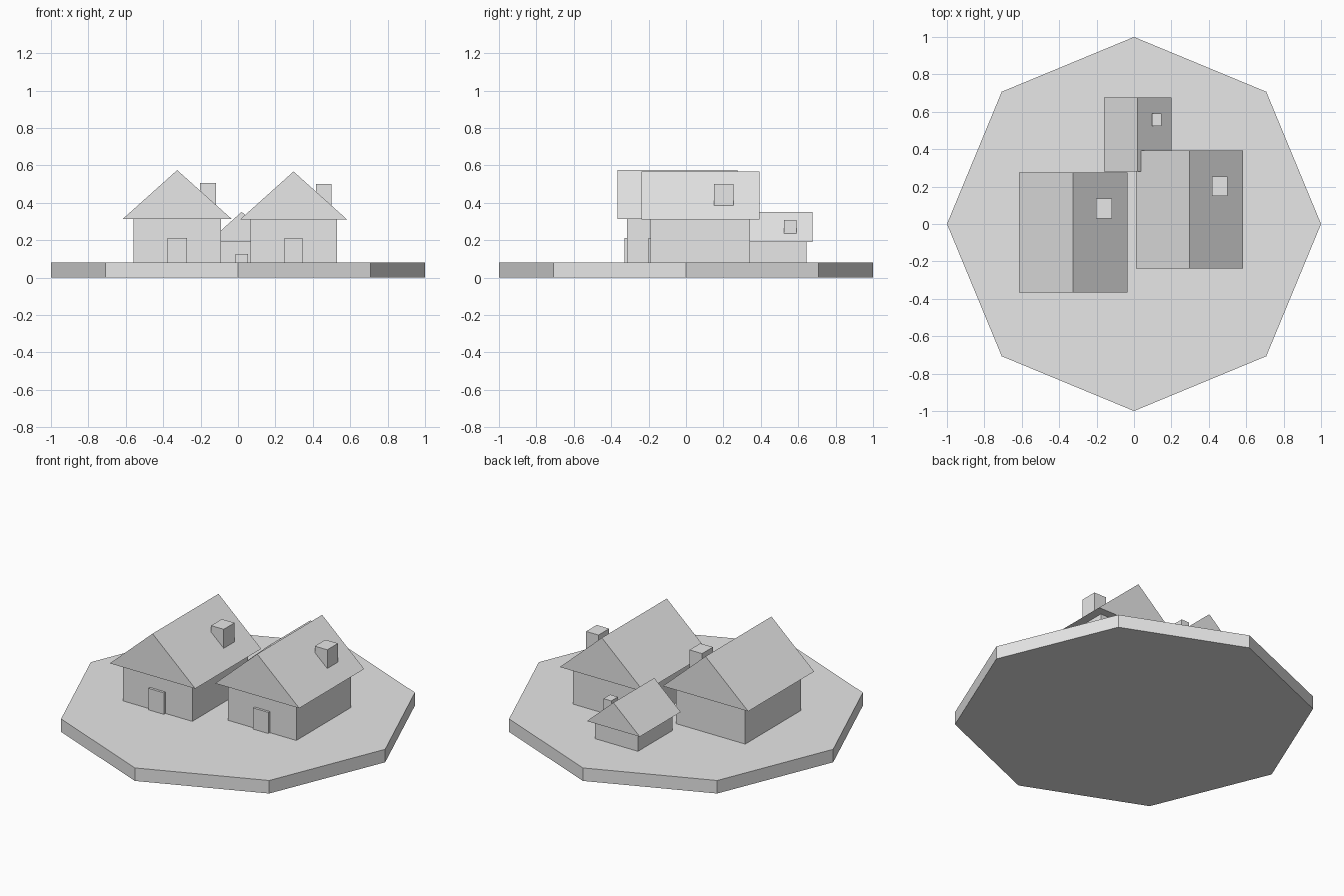
import bpy
import bmesh
from math import cos, sin, pi

cube = bpy.data.objects.get("Cube")
if cube:
    bpy.data.objects.remove(cube, do_unlink=True)

# Single plain colour
stone = bpy.data.materials.new("plain_grey")
stone.use_nodes = True
grey = (0.8, 0.8, 0.8, 1)
stone.diffuse_color = grey
for node in stone.node_tree.nodes:
    if node.type == "BSDF_PRINCIPLED":
        node.inputs["Base Color"].default_value = grey


def prism(name, outline, offset):
    """Extrude a closed outline along an offset into a solid."""
    bm = bmesh.new()
    face = bm.faces.new([bm.verts.new(p) for p in outline])
    out = bmesh.ops.extrude_face_region(bm, geom=[face], use_keep_orig=True)
    moved = [g for g in out["geom"] if isinstance(g, bmesh.types.BMVert)]
    bmesh.ops.translate(bm, verts=moved, vec=offset)
    bmesh.ops.recalc_face_normals(bm, faces=bm.faces)
    mesh = bpy.data.meshes.new(name)
    bm.to_mesh(mesh)
    bm.free()
    mesh.materials.append(stone)
    obj = bpy.data.objects.new(name, mesh)
    bpy.context.collection.objects.link(obj)
    return obj


def box(name, x, y, z):
    """Box from (low, high) ranges."""
    outline = [(x[0], y[0], z[0]), (x[1], y[0], z[0]),
               (x[1], y[1], z[0]), (x[0], y[1], z[0])]
    return prism(name, outline, (0, 0, z[1] - z[0]))


def house(name, location, scale):
    """Walls, gabled roof, door and chimney, scaled as one."""
    gable = [(-0.29, -0.32, 0.235), (0.29, -0.32, 0.235), (0, -0.32, 0.495)]
    parts = [
        box(name + "_walls", (-0.235, 0.235), (-0.27, 0.27), (0, 0.235)),
        prism(name + "_roof", gable, (0, 0.64, 0)),
        box(name + "_door", (-0.052, 0.052), (-0.285, -0.265), (0, 0.132)),
        box(name + "_chimney", (0.121, 0.207), (0.075, 0.18), (0.26, 0.426)),
    ]
    for part in parts:
        part.location = location
        part.scale = (scale, scale, scale)


# Eight-sided ground slab
ring = [(cos(i * pi / 4), sin(i * pi / 4), 0) for i in range(8)]
prism("ground_slab", ring, (0, 0, 0.08))

# Two large houses and a small one sunk slightly into the slab
house("left_house", (-0.325, -0.045, 0.08), 1)
house("right_house", (0.297, 0.077, 0.08), 0.985)
house("small_house", (0.02, 0.478, 0.045), 0.62)
